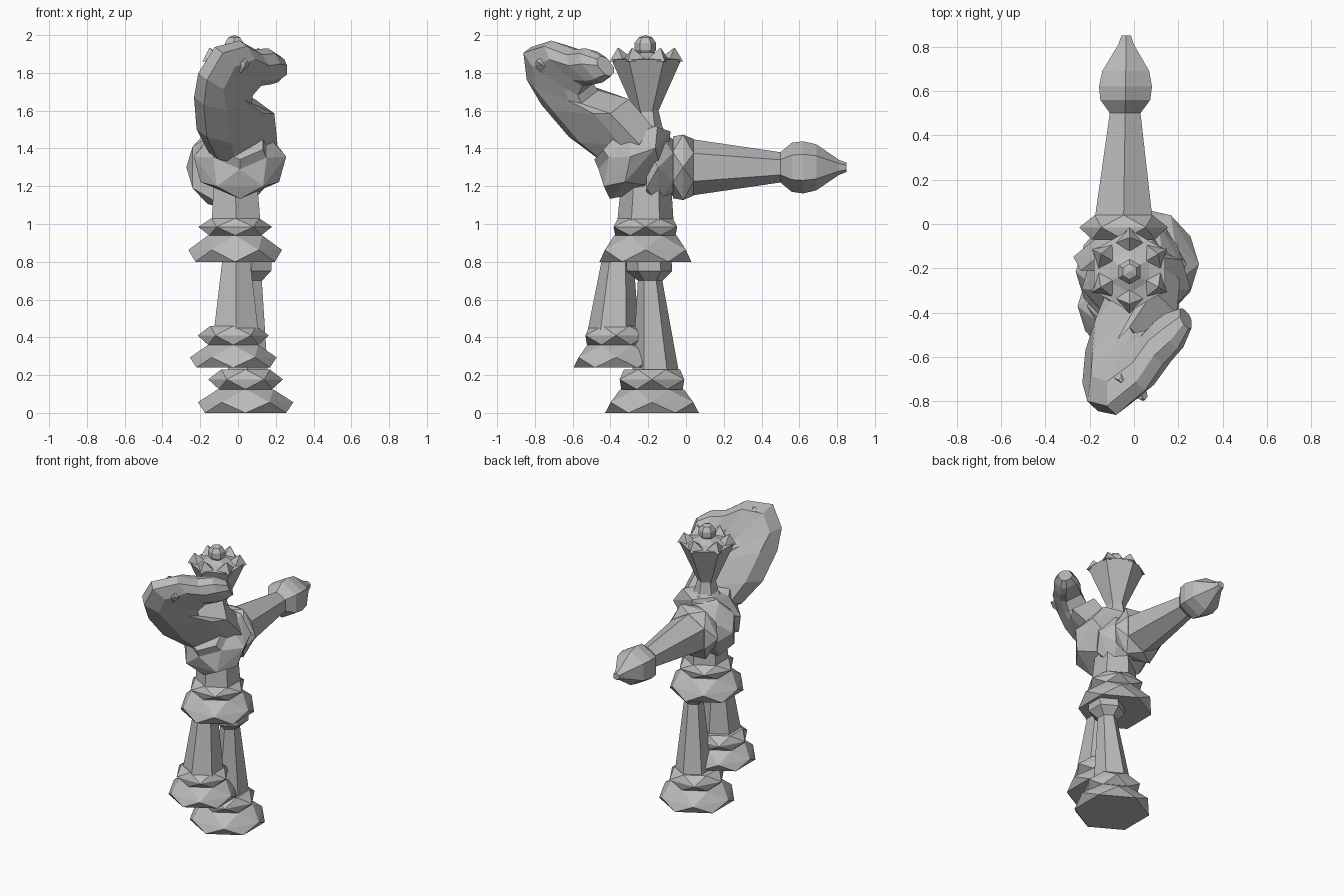
import bpy, bmesh, math
from mathutils import Vector

if "Cube" in bpy.data.objects:
    bpy.data.objects.remove(bpy.data.objects["Cube"])

GREY = (0.5, 0.5, 0.5, 1)
stone = bpy.data.materials.new("stone grey")
stone.use_nodes = True
stone.diffuse_color = GREY
stone.node_tree.nodes["Principled BSDF"].inputs["Base Color"].default_value = GREY


def finish(name, bm):
    bmesh.ops.recalc_face_normals(bm, faces=bm.faces)
    me = bpy.data.meshes.new(name)
    bm.to_mesh(me)
    bm.free()
    me.materials.append(stone)
    ob = bpy.data.objects.new(name, me)
    bpy.context.collection.objects.link(ob)
    return ob


def skin(name, rings):
    """Close a stack of equal vertex rings; each ring is (points, half_step)."""
    bm = bmesh.new()
    loops = [([bm.verts.new(p) for p in pts], half) for pts, half in rings]
    for (a, ha), (b, hb) in zip(loops, loops[1:]):
        n = len(a)
        for i in range(n):
            j = (i + 1) % n
            if ha == hb:
                bm.faces.new((a[i], a[j], b[j], b[i]))
            elif hb:
                bm.faces.new((a[i], a[j], b[i]))
                bm.faces.new((a[j], b[j], b[i]))
            else:
                bm.faces.new((a[i], b[j], b[i]))
                bm.faces.new((a[i], a[j], b[j]))
    bm.faces.new(loops[0][0])
    bm.faces.new(loops[-1][0])
    return finish(name, bm)


def tower(name, start, end, rings, sides=6):
    """Rings of (height, radius, half_step) turned about the line start-end."""
    start, end = Vector(start), Vector(end)
    axis = end - start
    # upright parts keep level rings and lean by shifting their centres
    upright = axis.z > 0.8 * axis.length
    u = Vector((1, 0, 0))
    v = Vector((0, 1, 0)) if upright else axis.normalized().cross(u).normalized()
    along = axis / axis.z if upright else axis.normalized()
    stack = []
    for h, r, half in rings:
        centre = start + along * h
        angles = [math.pi / 2 + (i + half / 2) * math.tau / sides for i in range(sides)]
        stack.append(([centre + r * (u * math.cos(a) + v * math.sin(a)) for a in angles], half))
    return skin(name, stack)


def foot(h0, h1, r):
    """Faceted disc with a zigzag rim."""
    return [(h0, r, 0), (h0 + 0.45 * (h1 - h0), r * 1.02, 1), (h1, r * 0.68, 0)]


def collar(h0, h1, r):
    return [(h0, r * 0.82, 0), ((h0 + h1) / 2, r, 1), (h1, r * 0.75, 0)]


# Standing leg
tower("standing_foot", (0.04, -0.18, 0), (0.04, -0.18, 1),
      foot(0, 0.125, 0.248) + collar(0.125, 0.23, 0.198))
tower("standing_leg", (0.05, -0.16, 0.2), (0.07, -0.19, 0.7),
      [(0, 0.125, 0), (0.5, 0.065, 0), (0.55, 0.12, 0), (0.62, 0.12, 0)])

# Raised leg
tower("raised_foot", (-0.025, -0.37, 0.24), (-0.025, -0.37, 1),
      foot(0, 0.12, 0.225) + collar(0.12, 0.22, 0.188))
tower("raised_leg", (-0.01, -0.385, 0.44), (-0.01, -0.36, 0.84),
      [(0, 0.135, 0), (0.4, 0.08, 0)])

# Hips, waist and torso
tower("hips", (-0.015, -0.215, 0.8), (-0.015, -0.215, 1),
      foot(0, 0.14, 0.243) + collar(0.14, 0.23, 0.195))
tower("torso", (-0.01, -0.215, 1.0), (-0.02, -0.205, 1.6),
      [(0, 0.15, 0), (0.25, 0.13, 0), (0.4, 0.1, 0), (0.46, 0.12, 1),
       (0.52, 0.08, 0), (0.6, 0.06, 0)])

# Crowned head: flared cup, ring of points and a ball
tower("crown_cup", (-0.02, -0.21, 1.55), (-0.02, -0.21, 2),
      [(0, 0.07, 0), (0.04, 0.06, 0), (0.32, 0.185, 0), (0.335, 0.1, 0), (0.36, 0.04, 0)])
for i in range(6):
    a = math.pi / 2 + i * math.tau / 6
    out = Vector((math.cos(a), math.sin(a), 0))
    side = out.cross(Vector((0, 0, 1)))
    base = Vector((-0.02, -0.21, 1.86)) + out * 0.12
    root = [base + side * 0.075, base + out * 0.075, base - side * 0.075, base - out * 0.07]
    tip = base + out * 0.03 + Vector((0, 0, 0.075))
    skin("crown_point", [(root, 0), ([tip.lerp(p, 0.06) for p in root], 0)])
bm = bmesh.new()
bmesh.ops.create_uvsphere(bm, u_segments=6, v_segments=5, radius=0.06)
finish("crown_ball", bm).location = (-0.02, -0.215, 1.94)

# Backward arm, ending in a pointed bulb
back = ((-0.05, -0.21, 1.3), (-0.035, 0.85, 1.3))
tower("back_shoulder", *back, foot(0, 0.14, 0.22) + collar(0.14, 0.25, 0.2))
tower("back_arm", *back,
      [(0.2, 0.155, 0), (0.71, 0.08, 0), (0.77, 0.13, 0), (0.83, 0.138, 0),
       (0.9, 0.122, 0), (1.02, 0.04, 0), (1.06, 0.025, 0)])

# Forward arm shoulder
tower("front_shoulder", (0.01, -0.28, 1.345), (0.01, -0.48, 1.525),
      [(-0.14, 0.12, 0)] + foot(-0.05, 0.1, 0.24) + [(0.15, 0.14, 0)])

# Forward arm, a horse head lying in a slanted plane
NORMAL = Vector((0.635, -0.61, -0.47))


def on_plane(x, z):
    return Vector((x, -0.53 + (NORMAL.x * x + NORMAL.z * (z - 1.65)) / -NORMAL.y, z))


# back edge, front edge, half thickness and squareness of the front of each slice
slices = [
    ((-0.13, 1.36), (0.14, 1.36), 0.1, 0.6), ((-0.19, 1.48), (0.165, 1.46), 0.115, 0.7),
    ((-0.205, 1.65), (0.145, 1.62), 0.11, 0.8), ((-0.185, 1.78), (0.03, 1.67), 0.1, 0.8),
    ((-0.1, 1.92), (0.04, 1.71), 0.09, 0.8), ((0.03, 1.955), (0.09, 1.755), 0.085, 0.7),
    ((0.11, 1.91), (0.15, 1.76), 0.085, 0.6), ((0.18, 1.915), (0.19, 1.765), 0.075, 0.5),
    ((0.235, 1.88), (0.235, 1.79), 0.045, 0.4),
]
rings = []
for rear, fore, t, square in slices:
    a, b = on_plane(*rear), on_plane(*fore)
    ring = []
    for n in (NORMAL * t * 0.85, NORMAL * -t):
        half = [a + n * 0.4, a.lerp(b, 0.25) + n, a.lerp(b, 0.8) + n * 0.95, b + n * square]
        ring += half if not ring else half[::-1]
    rings.append((ring, 0))
skin("horse_head", rings)

# Ears on both sides of the horse head
for side, name in ((1, "ear_front"), (-1, "ear_rear")):
    root = on_plane(-0.02, 1.86) + NORMAL * side * 0.055
    tip = root + Vector((0.01, -0.03, 0.035)) + NORMAL * side * 0.02
    tower(name, root, tip, [(0, 0.04, 0), (0.04, 0.03, 0), (0.06, 0.01, 0)], 4)
